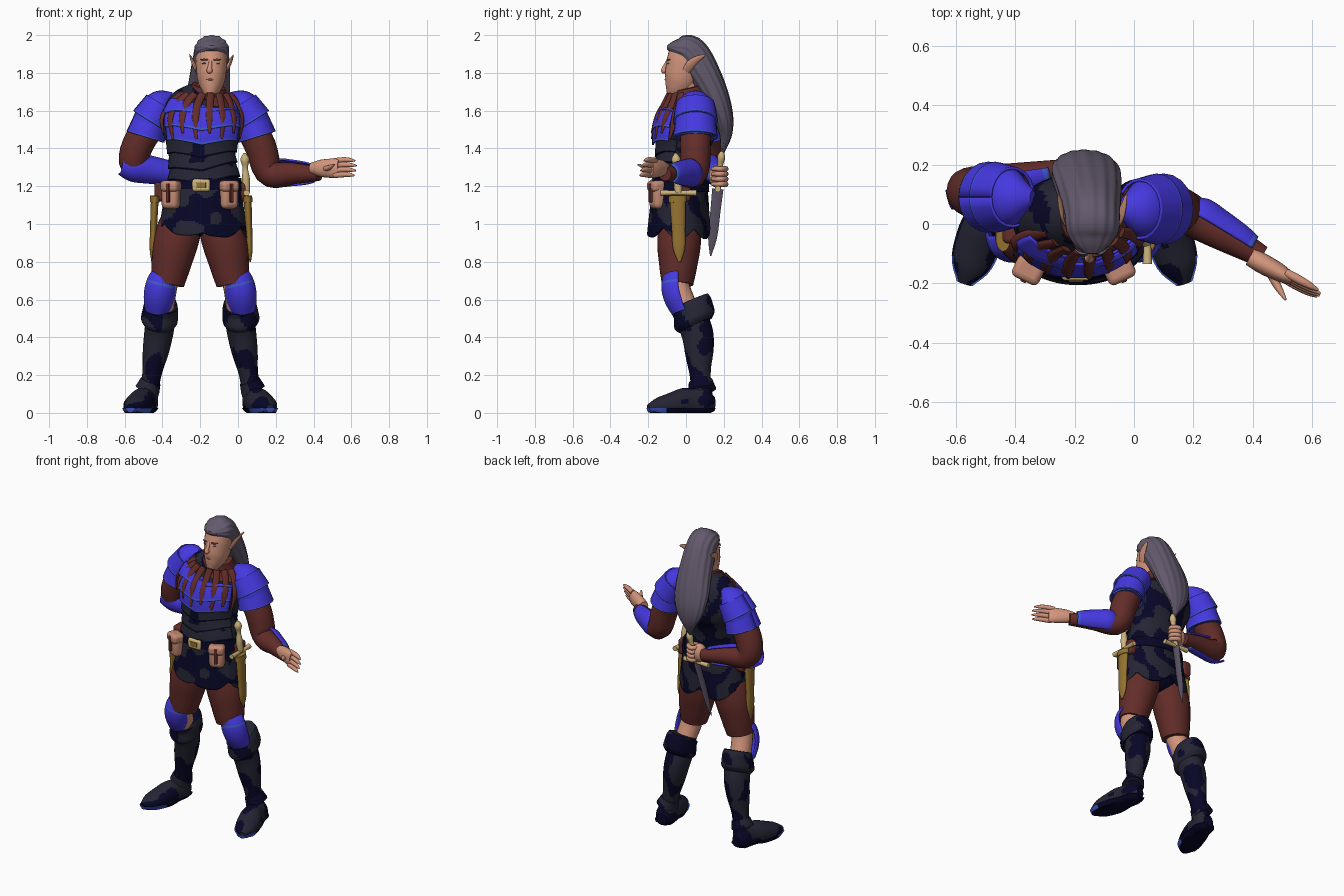
import bpy
from math import sin, cos, radians
from mathutils import Vector, noise

if "Cube" in bpy.data.objects:
    bpy.data.objects.remove(bpy.data.objects["Cube"])


def material(name, *colour):
    made = bpy.data.materials.new(name)
    made.use_nodes = True
    made.diffuse_color = (*colour, 1)
    shader = made.node_tree.nodes["Principled BSDF"]
    shader.inputs["Base Color"].default_value = (*colour, 1)
    shader.inputs["Roughness"].default_value = .8
    return made


blue = material("armour_blue", .06, .04, .75)
trim = material("trim_blue", .05, .1, .6)
navy = material("navy_cloth", .018, .018, .034)
ink = material("ink_blue", .002, .002, .02)
brown = material("brown_leather", .125, .026, .022)
skin = material("skin", .65, .3, .2)
hair = material("hair_grey", .125, .1, .15)
gold = material("scabbard_gold", .3, .17, .03)
brass = material("pale_brass", .62, .46, .2)
tan = material("pouch_tan", .55, .25, .17)
fabric, armour = [navy, ink], [blue, trim]


def V(*values):
    return Vector(values)


def sample(keys, f):
    """Smooth curve through evenly spaced keys, numbers or vectors."""
    last = len(keys) - 1
    k = max(0, min(int(f * last), last - 1))
    t = f * last - k
    a, b, c, d = [keys[max(0, min(k + step, last))] for step in (-1, 0, 1, 2)]
    return .5 * (2 * b + (c - a) * t + (2 * a - 5 * b + 4 * c - d) * t ** 2 + (3 * b - a - 3 * c + d) * t ** 3)


def finish(ob, mats):
    for mat in mats:
        ob.data.materials.append(mat)
    bpy.ops.object.select_all(action='DESELECT')
    ob.select_set(True)
    bpy.context.view_layer.objects.active = ob
    bpy.ops.object.shade_smooth_by_angle(angle=radians(40))


def sweep(name, points, radii, mats, squash=[1], up=(0, 1, 0), sides=20, rings=20, arc=None,
          ripple=0, rule=None, shift=None):
    """Elliptic section along a curve; an arc leaves an open plate with thickness."""
    centres = [sample(points, i / (rings - 1)) for i in range(rings)]
    start, end = arc or (0, 360)
    columns = sides + 1 if arc else sides
    verts = []
    for i, centre in enumerate(centres):
        f = i / (rings - 1)
        along = (centres[min(i + 1, rings - 1)] - centres[max(i - 1, 0)]).normalized()
        across = Vector(up).cross(along).normalized()
        for j in range(columns):
            w = radians(start + (end - start) * j / sides)
            r = sample(radii, f) * (1 + ripple * cos(w * 14))
            spot = centre + r * (across * cos(w) + along.cross(across) * sin(w) * sample(squash, f))
            if shift:
                shift(spot, f, w)
            verts.append(spot)
    faces = []
    for i in range(rings - 1):
        for j in range(sides):
            here, there = i * columns + j, i * columns + (j + 1) % columns
            faces.append((here, there, there + columns, here + columns))
    if not arc:
        faces += [range(columns)[::-1], range(len(verts) - columns, len(verts))]
    mesh = bpy.data.meshes.new(name)
    mesh.from_pydata(verts, [], [tuple(face) for face in faces])
    ob = bpy.data.objects.new(name, mesh)
    bpy.context.collection.objects.link(ob)
    finish(ob, mats)
    if rule:
        for k, face in enumerate(mesh.polygons):
            face.material_index = int(rule(face.center, k // sides / (rings - 2)))
    if arc:
        plate = ob.modifiers.new("thickness", 'SOLIDIFY')
        plate.thickness, plate.offset = .01, 0


def box(name, centre, size, mat, turn=0, bevel=.015):
    bpy.ops.mesh.primitive_cube_add(size=1, location=centre, rotation=(0, 0, turn))
    ob = bpy.context.object
    ob.name, ob.scale = name, size
    bpy.ops.object.transform_apply(location=False, rotation=False, scale=True)
    edge = ob.modifiers.new("bevel", 'BEVEL')
    edge.width, edge.segments = bevel, 3
    finish(ob, [mat])


def ball(name, centre, size, mat):
    bpy.ops.mesh.primitive_uv_sphere_add(segments=20, ring_count=12, radius=1, location=centre)
    ob = bpy.context.object
    ob.name, ob.scale = name, size
    finish(ob, [mat])


# Colour rules for worn cloth and plate edges
def blotch(centre, f):
    return noise.noise(centre * 10) > .04


def rim(centre, f):
    return .93 < f <= 1


# Body rings from hem to neck: centre, half width, half depth
BODY = [V(-.19, -.04, .95, .23, .155), V(-.18, -.03, 1.2, .19, .14), V(-.19, -.02, 1.36, .175, .13),
        V(-.19, 0, 1.5, .21, .16), V(-.19, .03, 1.61, .2, .14), V(-.16, .02, 1.71, .09, .08)]


def body(z):
    rings = [sample(BODY, i / 200) for i in range(201)]
    return min(rings, key=lambda ring: abs(ring.z - z))


def on_body(z, w, lift):
    x, y, z, a, b = body(z)
    return V(x + (a + lift) * cos(w), y + (b + lift) * sin(w), z)


def shell(name, top, bottom, lift, flare, mats, **options):
    """Cloth or plate that follows the body between two heights."""
    rings = [body(top + (bottom - top) * i / 8) for i in range(9)]
    wide = [ring[3] + lift + flare * i / 8 for i, ring in enumerate(rings)]
    deep = [ring[4] + lift + flare * i / 8 for i, ring in enumerate(rings)]
    sweep(name, [ring.xyz for ring in rings], wide, mats, [d / w for d, w in zip(deep, wide)], **options)


def pointed(spot, f, w):
    spot.z -= .035 * f * max(0, 1 - abs(spot.x + .19) / .15)


def scallop(spot, f, w):
    spot.z -= f * f * (.06 * abs(cos(w * 3)) + .04 * max(0, -sin(w)) ** 24)


# Torso, skirt, belt and layered plates
shell("torso", 1.71, 1.1, 0, 0, fabric, sides=80, rings=60, rule=blotch)
shell("skirt", 1.21, .99, 0, .01, fabric, sides=90, rings=30, arc=(0, 360), rule=blotch, shift=scallop)
ball("hips", (-.2, -.03, 1.03), (.18, .12, .1), ink)
shell("belt", 1.235, 1.175, .008, 0, [ink], sides=32, arc=(0, 360))
for k in range(3):
    drop = .065 * k
    shell(f"belly_lame_{k}", 1.44 - drop, 1.37 - drop, 0, .012, fabric, sides=40, arc=(-165, -15),
          rule=lambda centre, f: f > .9 or noise.noise(centre * 10) > .25, shift=pointed)
    shell(f"chest_plate_{k}", 1.63 - drop, 1.56 - drop, .008, .012, armour, arc=(-150, -30), rule=rim, shift=pointed)

# Collar with hanging straps
sweep("collar", [V(-.17, .03, 1.64), V(-.155, .01, 1.73)], [.155, .11, .09], [brown], [.9])
for k in range(8):
    w = radians(-152 + 18 * k)
    heights = (1.69, 1.64, 1.56, 1.48 - .03 * (k % 2))
    sweep(f"strap_{k}", [on_body(z, w, .025) for z in heights], [.02, .021, .019, .006], [brown], [.45],
          up=(cos(w), sin(w), 0), sides=12)

# Buckle and pouches
box("buckle", (-.195, -.178, 1.205), (.095, .025, .065), brass)
box("buckle_plate", (-.195, -.19, 1.205), (.05, .01, .03), gold, bevel=.003)
for x, turn in ((-.355, -.45), (-.05, .45)):
    box("pouch", (x, -.15, 1.15), (.095, .07, .14), tan, turn, .025)
    box("pouch_flap", (x, -.155, 1.2), (.1, .08, .06), tan, turn, .02)
    box("pouch_strap", (x, -.155, 1.165), (.02, .09, .1), brown, turn, .004)
    box("hip_pouch", (x * 1.4 + .085, -.02, 1.17), (.06, .09, .1), brown)


# Legs, mirrored about the body centre
def sole_slab(spot, f, w):
    spot.z = max(0, min(spot.z, .025))


def grounded(spot, f, w):
    spot.z = max(spot.z, .01)


def slanted(spot, f, w):
    spot.z += .3 * (spot.y - .04)


for side in ("right", "left"):
    def leg(part, points, *args, **options):
        mirrored = [p if side == "right" else V(-.4 - p.x, p.y, p.z) for p in points]
        sweep(f"{side}_{part}", mirrored, *args, **options)

    hip, knee, calf, ankle = V(-.28, -.03, 1.08), V(-.39, -.04, .65), V(-.42, .06, .42), V(-.48, .085, .06)
    hem, foot = V(-.372, -.045, .68), [V(-.475, .15, .05), V(-.505, 0, .05), V(-.57, -.2, .03)]
    leg("trouser", [hip, hip.lerp(hem, .5) - V(.01, 0, 0), hem], [.08, .115, .118, .102, .086], [brown], [.97])
    leg("knee", [hip.lerp(knee, .8), knee, calf], [.065], [skin])
    leg("knee_guard", [V(-.39, -.045, .73), V(-.412, -.045, .65), V(-.425, -.01, .54)], [.066, .077, .077, .062],
        armour, arc=(-185, 5), rule=lambda centre, f: f > .95 or .3 < f < .36)
    leg("boot", [knee.lerp(calf, .4), calf, calf.lerp(ankle, .5), ankle], [.075, .078, .07, .05, .055], fabric,
        [1.1], sides=40, rings=50, rule=blotch)
    leg("boot_cuff", [V(-.405, .03, .595), V(-.42, .05, .46)], [.08, .09, .095, .097, .08], fabric, [1.1],
        sides=40, rule=blotch, shift=slanted)
    leg("ankle_wrap", [calf.lerp(ankle, .7), ankle + V(0, 0, .06)], [.055, .066], fabric, [1.15], rule=blotch)
    leg("shoe", foot, [.03, .06, .063, .073, .064, .02], fabric, [1.2, 1.3, 1.2, .8, .8], up=(0, 0, 1),
        sides=40, rings=40, rule=blotch, shift=grounded)
    leg("sole", foot, [.04, .066, .069, .079, .07, .028], [ink, trim], up=(0, 0, 1), shift=sole_slab,
        rule=lambda centre, f: centre.y < -.1 and centre.z > .005)


# Sleeves, bracers and pauldrons
def arm(side, out, shoulder, upper, elbow, wrist, start, arc):
    sweep(side + "_sleeve", [shoulder, upper, elbow, elbow.lerp(wrist, .5), wrist],
          [.08, .083, .074, .056, .037], [brown])
    sweep(side + "_bracer", [elbow.lerp(wrist, start), elbow.lerp(wrist, .85)], [.05, .074, .069, .06, .048], armour,
          up=(0, 0, 1), arc=arc, rule=rim)
    path = [shoulder + V(out * x, 0, z) for x, z in ((-.06, .06), (.005, .02), (.06, -.06), (.09, -.16))]
    sweep(side + "_pauldron", path, [.02, .075, .09, .085], armour, [1.2], rule=rim)
    for k, (high, low) in enumerate(((.35, .72), (.65, 1))):
        sweep(f"{side}_pauldron_lame_{k}", [sample(path, high), sample(path, low)], [.085, .1], armour, [1.15],
              arc=(0, 360), rule=rim)


arm("right", -1, V(-.4, .09, 1.62), V(-.53, .1, 1.42), V(-.54, .12, 1.3), V(-.25, .18, 1.25), -.28, (70, 285))
arm("left", 1, V(.01, .05, 1.62), V(.115, .05, 1.42), V(.17, .04, 1.27), V(.43, -.11, 1.265), 0, (-65, 80))


# Open left hand
def finger(name, points):
    sweep(name, points, [.014, .015, .012, .004], [skin], up=(0, 0, 1), sides=10)


palm, reach = V(.51, -.175, 1.295), V(.12, -.065, 0)
sweep("left_palm", [palm - reach, palm + reach * .2], [.03, .034, .03, .018], [skin], [1, 1.3, 1.7, 2.5], up=(0, 0, 1))
for k in range(4):
    base = palm + V(0, .012 - .008 * k, .04 - .026 * k)
    finger(f"left_finger_{k}", [base, base + reach * .5 + V(0, 0, .005), base + reach * (1 - .07 * abs(k - 1.3))])
finger("left_thumb", [palm - reach * .5, palm - V(.035, .02, 0), palm - V(0, .08, -.02)])

# Right fist behind the back, holding a dagger
pommel, tip = V(-.15, .19, 1.385), V(-.28, .13, .83)
guard, fist = pommel.lerp(tip, .36), pommel.lerp(tip, .24)
ball("right_fist", fist - V(.035, .01, 0), (.045, .045, .06), skin)
for k in range(4):
    curl = [V(cos(w), sin(w), 0) * .035 for w in map(radians, (190, 100, 10, -80, -130))]
    finger(f"right_finger_{k}", [fist + step + V(0, 0, .04 - .027 * k) for step in curl])
sweep("dagger_grip", [pommel, guard], [.008, .021, .014, .016, .016, .016], [brass])
sweep("dagger_blade", [guard, tip], [.01, .009, .008, .001], [hair], [3], sides=4)
sweep("dagger_guard", [guard - V(.09, 0, 0), guard + V(.09, 0, 0)], [.016, .012, .016], [brass])

# Scabbards and the sheathed hilt
for side, x, lean in (("left", .05, .015), ("right", -.44, -.015)):
    mouth, point = V(x, -.045, 1.15), V(x + lean, -.035, .8)
    sweep(side + "_scabbard", [mouth, point], [.02, .02, .018, .016, .004], [gold], [2])
    sweep(side + "_scabbard_mouth", [mouth, mouth.lerp(point, .1)], [.025], [gold], [1.9])
hilt = V(.045, -.04, 1.165)
sweep("hilt_guard", [hilt - V(0, .095, 0), hilt + V(0, .095, 0)], [.016, .012, .016], [brass], up=(0, 0, 1))
sweep("hilt_grip", [hilt, hilt + V(-.01, -.015, .21)], [.018, .021, .021, .014, .024, .006], [brass])

# Head and face
face = V(-.145, -.1, 1.85)
sweep("neck", [V(-.16, .03, 1.66), V(-.145, 0, 1.8)], [.062], [skin])
sweep("head", [V(-.147, -.07, 1.68), V(-.142, -.03, 1.76), V(-.14, 0, 1.87), V(-.14, .01, 1.98)],
      [.03, .053, .072, .08, .083, .073, .03], [skin], [1.2], sides=28)
sweep("nose", [face + V(0, .004, .015), face - V(.005, .016, .03), face - V(.005, .008, .05)],
      [.008, .011, .016, .008], [skin])
sweep("mouth", [face + V(x, y, -.085) for x, y in ((-.025, 0), (0, -.008), (.025, 0))], [.002, .005, .002], [tan])
for side, out in (("right", -1), ("left", 1)):
    ball(side + "_eye", face + V(out * .034, .008, 0), (.013, .007, .004), hair)
    sweep(side + "_brow", [face + V(out * x, y, .02) for x, y in ((.015, 0), (.035, .002), (.055, .016))],
          [.003, .005, .002], [hair])
    sweep(side + "_ear", [V(-.14 + out * x, y, z) for x, y, z in ((.078, 0, 1.81), (.1, .04, 1.86), (.115, .1, 1.895))],
          [.008, .01, .007, .002], [skin], [2.5])

# Long swept-back hair
sweep("hair", [V(-.14, -.1, 1.935), V(-.14, -.05, 1.93), V(-.14, .02, 1.905), V(-.15, .115, 1.76), V(-.165, .185, 1.6),
               V(-.17, .21, 1.48), V(-.165, .19, 1.37)], [.01, .05, .092, .08, .06, .035, .008], [hair],
      [2, 1.5, 1, 1.35, 1.85, 2, 1], up=(1, 0, 0), sides=84, rings=36, ripple=.025)
